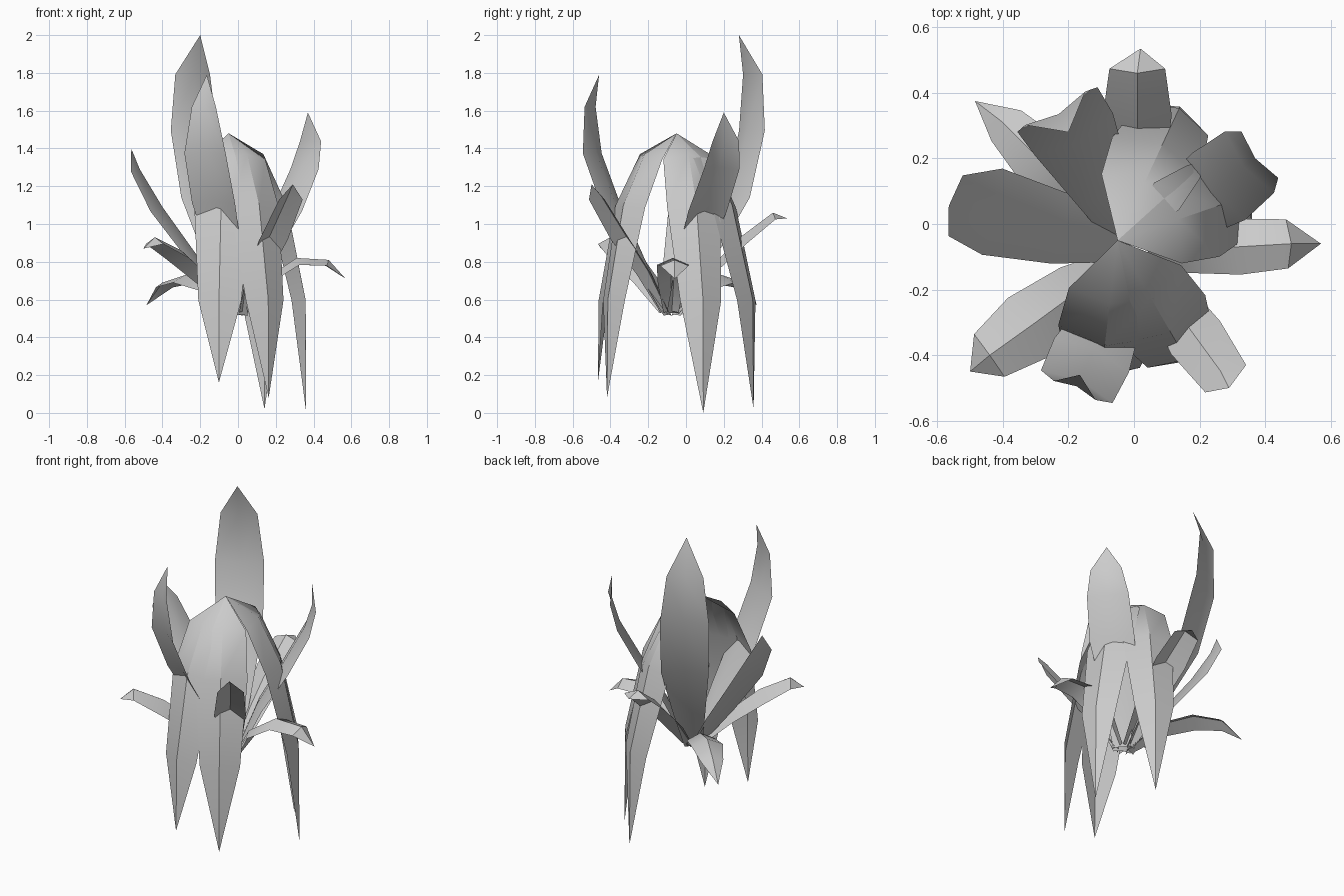
import bpy
import bmesh
from mathutils import Vector
from math import sin, cos, radians


def leaf(name, path, widths, fold=0.35):
    """Folded blade: a raised midrib along path, two lowered edges, pointed tip."""
    pts = [Vector(p) for p in path]
    out = pts[-2] - pts[0]
    side = Vector((-out.y, out.x, 0)).normalized()
    verts, faces = [], []
    for i, p in enumerate(pts):
        w = widths[i]
        t = (pts[min(i + 1, len(pts) - 1)] - pts[max(i - 1, 0)]).normalized()
        drop = t.cross(side).normalized() * fold * w
        verts += [p + side * w - drop, p, p - side * w - drop]
    for i in range(len(pts) - 1):
        for k in (0, 1):
            a = i * 3 + k
            faces.append((a, a + 1, a + 4, a + 3))
    me = bpy.data.meshes.new(name)
    me.from_pydata(verts, [], faces)
    ob = bpy.data.objects.new(name, me)
    bpy.context.collection.objects.link(ob)
    # Merge the collapsed ends into true points
    bm = bmesh.new()
    bm.from_mesh(me)
    bmesh.ops.remove_doubles(bm, verts=bm.verts, dist=0.0005)
    bmesh.ops.dissolve_degenerate(bm, edges=bm.edges, dist=0.0005)
    bm.to_mesh(me)
    bm.free()
    bpy.ops.object.select_all(action='DESELECT')
    ob.select_set(True)
    bpy.context.view_layer.objects.active = ob
    bpy.ops.object.shade_smooth_by_angle(angle=radians(35))


# Drooping leaves hanging from one crown point: angle, tip radius, tip height
crown = Vector((-0.05, -0.05, 1.48))
for n, (ang, r, z) in enumerate([(-97, 0.42, 0.16), (-60, 0.425, 0.08),
                                 (19, 0.435, 0.0), (65, 0.45, 0.02)]):
    d = Vector((cos(radians(ang)), sin(radians(ang)), 0))
    path = [crown]
    for rr, zz in ((0.195, 1.37), (0.325, 1.10), (r - 0.005, 0.6), (r, z)):
        q = crown + d * rr
        path.append((q.x, q.y, zz))
    leaf(f"drooping_leaf_{n + 1}", path, [0, 0.13, 0.148, 0.115, 0], 0.33)

# Tall upright leaves rising from the base, tips curling inward
leaf("tall_back_leaf",
     [(-0.01, -0.06, 0.52), (-0.08, 0.08, 0.8), (-0.17, 0.25, 1.15),
      (-0.22, 0.325, 1.5), (-0.23, 0.335, 1.79), (-0.20, 0.28, 2.0)],
     [0.05, 0.09, 0.135, 0.14, 0.105, 0], 0.2)
leaf("tall_front_leaf",
     [(0.01, -0.09, 0.52), (-0.05, -0.24, 0.82), (-0.12, -0.38, 1.12),
      (-0.165, -0.475, 1.38), (-0.175, -0.495, 1.62), (-0.165, -0.46, 1.79)],
     [0.05, 0.09, 0.125, 0.12, 0.07, 0], 0.2)
leaf("right_leaf",
     [(0.03, -0.07, 0.53), (0.12, 0.02, 0.83), (0.24, 0.10, 1.08),
      (0.335, 0.175, 1.30), (0.37, 0.20, 1.44), (0.37, 0.20, 1.59)],
     [0.05, 0.10, 0.13, 0.12, 0.09, 0], 0.2)
leaf("left_leaf",
     [(-0.01, -0.07, 0.53), (-0.20, -0.02, 0.81), (-0.40, 0.03, 1.09),
      (-0.52, 0.05, 1.29), (-0.565, 0.055, 1.40)],
     [0.05, 0.11, 0.135, 0.095, 0], 0.3)

# Short leaves bending outward from the base
short = {
    "short_right_leaf": ([(0.04, -0.08, 0.54), (0.13, -0.08, 0.70), (0.31, -0.07, 0.82),
                          (0.48, -0.06, 0.81), (0.57, -0.06, 0.71)], [0.04, 0.07, 0.085, 0.075, 0]),
    "short_back_leaf": ([(0.01, -0.05, 0.54), (0.01, 0.10, 0.74), (0.01, 0.30, 0.94),
                         (0.01, 0.46, 1.06), (0.02, 0.535, 1.03)], [0.04, 0.08, 0.105, 0.085, 0]),
    "short_back_left_leaf": ([(-0.02, -0.06, 0.54), (-0.14, 0.06, 0.68), (-0.28, 0.19, 0.73),
                              (-0.40, 0.31, 0.69), (-0.485, 0.375, 0.57)], [0.04, 0.08, 0.09, 0.065, 0]),
    "short_front_left_leaf": ([(-0.02, -0.10, 0.54), (-0.15, -0.19, 0.72), (-0.30, -0.30, 0.86),
                               (-0.44, -0.40, 0.93), (-0.50, -0.45, 0.87)], [0.04, 0.09, 0.11, 0.08, 0]),
    "short_front_right_leaf": ([(0.03, -0.10, 0.54), (0.09, -0.20, 0.75), (0.17, -0.32, 0.94),
                                (0.265, -0.45, 1.15), (0.29, -0.50, 1.21)], [0.04, 0.07, 0.09, 0.075, 0]),
}
for name, (path, widths) in short.items():
    leaf(name, path, widths, 0.45)
